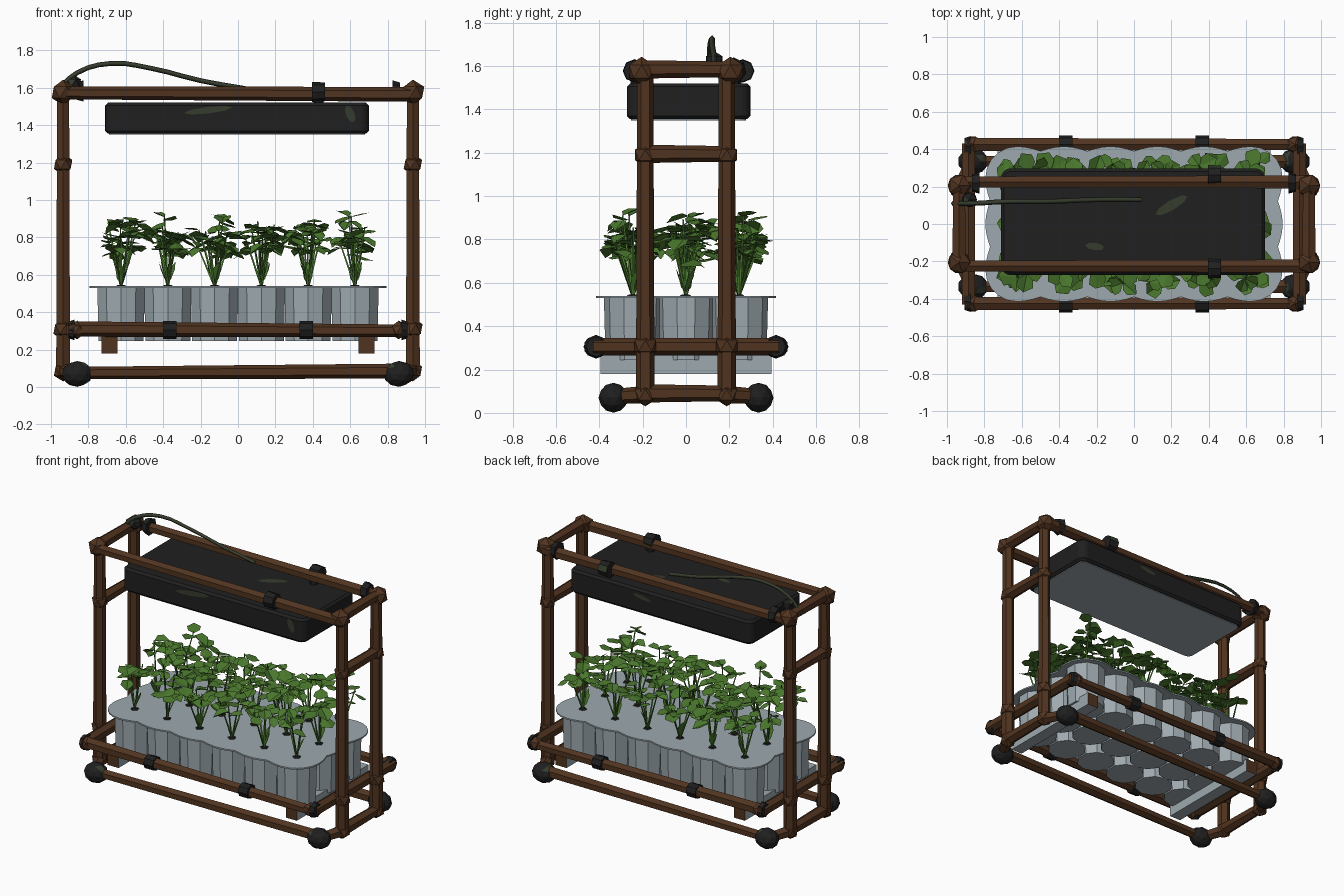
import bpy, bmesh, math, random
from mathutils import Vector

if "Cube" in bpy.data.objects:
    bpy.data.objects.remove(bpy.data.objects["Cube"], do_unlink=True)
random.seed(7)


def material(name, rgb):
    m = bpy.data.materials.new(name)
    m.use_nodes = True
    m.diffuse_color = (*rgb, 1)
    m.node_tree.nodes["Principled BSDF"].inputs["Base Color"].default_value = (*rgb, 1)
    return m


WOOD = material("brown_wood", (0.082, 0.034, 0.014))
BLACK = material("black_plastic", (0.014, 0.014, 0.014))
GREY = material("pale_grey", (0.34, 0.40, 0.43))
LEAF = material("leaf_green", (0.068, 0.185, 0.026))
OLIVE = material("dark_olive", (0.036, 0.045, 0.026))


def finish(name, bm, *mats):
    bmesh.ops.recalc_face_normals(bm, faces=bm.faces)
    mesh = bpy.data.meshes.new(name)
    bm.to_mesh(mesh)
    bm.free()
    for m in mats:
        mesh.materials.append(m)
    ob = bpy.data.objects.new(name, mesh)
    bpy.context.collection.objects.link(ob)
    return ob


def add_tube(bm, a, b, r1, r2, sides=6):
    a, b = Vector(a), Vector(b)
    d = b - a
    res = bmesh.ops.create_cone(bm, cap_ends=True, segments=sides,
                                radius1=r1, radius2=r2, depth=d.length)
    rot = d.to_track_quat('Z', 'Y').to_matrix()
    for v in res["verts"]:
        v.co = rot @ v.co + (a + b) / 2


def tube(name, a, b, r1, r2, mat, sides=6):
    bm = bmesh.new()
    add_tube(bm, a, b, r1, r2, sides)
    return finish(name, bm, mat)


def knot(name, pos, r, mat, stretch=(1, 1, 1), detail=1):
    bm = bmesh.new()
    bmesh.ops.create_icosphere(bm, subdivisions=detail, radius=r)
    for v in bm.verts:
        v.co = v.co * Vector(stretch) + Vector(pos)
    return finish(name, bm, mat)


def weather(ob, direction, limit):
    """Olive wear on the faces turned towards a direction."""
    ob.data.materials.append(OLIVE)
    d = Vector(direction).normalized()
    for f in ob.data.polygons:
        f.material_index = int(f.normal.dot(d) > limit)


def outline(cx, cy, r, pitch=0, dip=0):
    """Rounded rectangle; its sides may be scalloped once per pitch."""
    pts = []
    corners = [(cx, cy), (-cx, cy), (-cx, -cy), (cx, -cy)]
    for k, (x, y) in enumerate(corners):
        start = k * math.pi / 2
        for i in range(6):
            t = start + i * math.pi / 10
            pts.append(Vector((x + r * math.cos(t), y + r * math.sin(t))))
        nx, ny = corners[(k + 1) % 4]
        n = Vector((math.cos(start + math.pi / 2), math.sin(start + math.pi / 2)))
        span = math.hypot(nx - x, ny - y)
        steps = round(span / pitch) * 6 if pitch else 1
        for i in range(1, steps):
            wave = abs(math.cos(math.pi * i / 6))
            base = Vector((x, y)).lerp(Vector((nx, ny)), i / steps)
            pts.append(base + n * (r - dip * (1 - wave)))
    return pts


def prism(name, pts, z0, z1, mat, offset=(0, 0), bevel=0):
    bm = bmesh.new()
    face = bm.faces.new([bm.verts.new((p.x + offset[0], p.y + offset[1], z0)) for p in pts])
    top = bmesh.ops.extrude_face_region(bm, geom=[face])["geom"]
    for v in top:
        if isinstance(v, bmesh.types.BMVert):
            v.co.z = z1
    if bevel:
        edges = [e for e in bm.edges if abs(e.verts[0].co.z - e.verts[1].co.z) < 0.001]
        bmesh.ops.bevel(bm, geom=edges, offset=bevel, segments=1, affect='EDGES')
    return finish(name, bm, mat)


# Frame: end ladders, top beams, outer rails and feet
X, Y, RAIL, FOOT = 0.935, 0.188, 0.425, 0.335
for sx, side in ((-1, "right"), (1, "left")):
    x = sx * X
    for sy, end in ((-1, "front"), (1, "back")):
        tag = f"{side}_{end}"
        y = sy * Y
        tube("post_" + tag, (x, y, 0.06), (x, y, 1.6), 0.043, 0.037, WOOD)
        knot("top_joint_" + tag, (x, sy * 0.205, 1.575), 0.068, WOOD)
        knot("ladder_joint_" + tag, (x, y, 1.19), 0.055, WOOD)
        knot("rail_joint_" + tag, (x, y, 0.31), 0.058, WOOD)
        knot("base_joint_" + tag, (x, y, 0.085), 0.055, WOOD)
        tube("foot_arm_" + tag, (x, y, 0.085), (sx * 0.87, sy * FOOT, 0.075), 0.04, 0.035, WOOD)
        foot = knot("foot_" + tag, (sx * 0.86, sy * FOOT, 0.07), 0.069, BLACK, (1.2, 1, 1), 2)
        weather(foot, (-sx, sy * 0.5, 0.9), 0.9)
        knot("rail_corner_" + tag, (sx * 0.86, sy * RAIL, 0.305), 0.05, WOOD)
        tube("rail_cap_" + tag, (sx * 0.875, sy * 0.415, 0.305), (sx * 0.905, sy * 0.415, 0.305),
             0.055, 0.045, BLACK, 8)
        clip = tube("rail_clip_" + tag, (sx * 0.365 - 0.035, sy * RAIL, 0.305),
                    (sx * 0.365 + 0.035, sy * RAIL, 0.305), 0.048, 0.048, BLACK, 8)
        weather(clip, (0, -sy, 1), 0.95)
    for name, z in (("top", 1.585), ("ladder", 1.195), ("base", 0.09)):
        tube(f"{name}_rung_{side}", (x, -Y, z), (x, Y, z), 0.042, 0.036, WOOD)
    tube("rail_arm_" + side, (sx * 0.885, -0.43, 0.305), (sx * 0.885, 0.43, 0.305), 0.04, 0.04, WOOD)
    tube("beam_collar_" + side, (sx * 0.825, 0.22, 1.58), (sx * 0.865, 0.22, 1.58),
         0.06, 0.048, BLACK, 7)

for sy, end in ((-1, "front"), (1, "back")):
    tube("top_beam_" + end, (-X, sy * 0.225, 1.572), (X, sy * 0.225, 1.565), 0.034, 0.04, WOOD)
    tube("outer_rail_" + end, (-0.9, sy * RAIL, 0.31), (0.89, sy * RAIL, 0.30), 0.041, 0.034, WOOD)
    tube("foot_bar_" + end, (-0.86, sy * FOOT, 0.075), (0.86, sy * FOOT, 0.085), 0.033, 0.04, WOOD)
    # Lamp clips gripping the top beams
    clip_y = 0.262 if sy > 0 else -0.238
    clip = tube("lamp_clip_" + end, (0.395, clip_y, 1.578), (0.465, clip_y, 1.578),
                0.054, 0.05, BLACK, 8)
    weather(clip, (0, sy, 0.4), 0.9)
    tube("lamp_hanger_" + end, (0.43, sy * 0.225, 1.5), (0.43, sy * 0.225, 1.56), 0.03, 0.03, BLACK)

# Lamp with a pale diffuser below and worn olive patches
LAMP = (-0.005, 0.012)
prism("lamp_housing", outline(0.655, 0.235, 0.05), 1.355, 1.52, BLACK, LAMP, 0.015)
prism("lamp_diffuser", outline(0.645, 0.225, 0.04), 1.35, 1.356, GREY, LAMP)


def patch(name, center, u, v):
    bm = bmesh.new()
    ring = [math.tau * i / 8 for i in range(8)]
    bm.faces.new([bm.verts.new(Vector(center) + Vector(u) * math.cos(t) + Vector(v) * math.sin(t))
                  for t in ring])
    finish(name, bm, OLIVE)


patch("top_patch_large", (0.2, 0.1, 1.522), (0.085, 0.05, 0), (-0.012, 0.024, 0))
patch("top_patch_small", (-0.21, -0.12, 1.522), (0.05, -0.005, 0), (0, 0.02, 0))
patch("front_patch_wide", (-0.16, -0.275, 1.48), (0.13, 0, 0.015), (0, 0, 0.018))
patch("front_patch_tall", (0.6, -0.275, 1.46), (0.02, 0, -0.045), (0.02, 0, 0.012))
patch("back_patch", (0.13, 0.299, 1.47), (0.07, 0, 0.01), (0, 0, 0.015))

# Power cable arching from the corner to the lamp
curve = bpy.data.curves.new("power_cable", 'CURVE')
curve.dimensions = '3D'
curve.bevel_depth = 0.013
curve.bevel_resolution = 0
curve.resolution_u = 3
path = [(-0.97, 0.11, 1.58), (-0.86, 0.11, 1.68), (-0.68, 0.12, 1.73), (-0.47, 0.12, 1.705),
        (-0.2, 0.13, 1.638), (0.04, 0.13, 1.595)]
spline = curve.splines.new('BEZIER')
spline.bezier_points.add(len(path) - 1)
for p, co in zip(spline.bezier_points, path):
    p.co = co
    p.handle_left_type = p.handle_right_type = 'AUTO'
curve.materials.append(OLIVE)
bpy.context.collection.objects.link(bpy.data.objects.new("power_cable", curve))
plug = knot("cable_plug", (-0.88, 0.13, 1.625), 0.045, BLACK)
weather(plug, (-1, -1, 1), 0.8)

# Seed tray: scalloped deck, touching cups and end runners
PITCH, ROW = 0.25, 0.245
cells = [((i - 2.5) * PITCH, (j - 1) * ROW) for i in range(6) for j in range(3)]
prism("tray_deck", outline(0.625, ROW, 0.17, PITCH, 0.025), 0.53, 0.54, GREY)
cups = bmesh.new()
for x, y in cells:
    add_tube(cups, (x, y, 0.245), (x, y, 0.535), 0.126, 0.134, 10)
finish("tray_cups", cups, GREY)
for sx, side in ((-1, "right"), (1, "left")):
    bm = bmesh.new()
    bmesh.ops.create_cube(bm, size=1)
    for v in bm.verts:
        v.co = v.co * Vector((0.085, 0.79, 0.09)) + Vector((sx * 0.688, 0, 0.225))
    runner = finish("tray_runner_" + side, bm, GREY, WOOD)
    for f in runner.data.polygons:
        f.material_index = int(abs(f.normal.y) > 0.5)

# Seedlings: soil plug, thin stems and a spreading crown of folded leaves
soil, stems, leaves = bmesh.new(), bmesh.new(), bmesh.new()


def add_leaf(base, d, length, width):
    side = d.cross(Vector((0, 0, 1))).normalized()
    up = side.cross(d).normalized()
    fold = up * width * random.uniform(-0.1, 0.3)
    root, tip = leaves.verts.new(base), leaves.verts.new(base + d * length)
    for s in (-1, 1):
        edge = [leaves.verts.new(base + d * length * t + side * s * width * w + fold)
                for t, w in ((0.25, 0.42), (0.65, 0.5))]
        leaves.faces.new((root, edge[0], edge[1], tip))


for x, y in cells:
    add_tube(soil, (x, y, 0.535), (x, y, 0.546), 0.035, 0.02, 5)
    turn = random.uniform(0, math.tau)
    for k in range(5):
        a = turn + k * math.tau / 5 + random.uniform(-0.4, 0.4)
        out = Vector((math.cos(a), math.sin(a), 0))
        foot = Vector((x, y, 0.535))
        head = foot + out * random.uniform(0.02, 0.1)
        head.z = random.uniform(0.74, 0.87) + (0.05 if k == 0 else 0)
        add_tube(stems, foot, head, 0.007, 0.004, 3)
        for n in range(3):
            t = a + (n - 1) * 1.7 + random.uniform(-0.4, 0.4)
            d = Vector((math.cos(t), math.sin(t), random.uniform(-0.7, 0.35))).normalized()
            reach = random.uniform(0.075, 0.115)
            end = head + d * reach
            # Keep the crown within the tray outline
            if abs(end.x) > 0.74 or abs(end.y) > 0.38:
                d = Vector((-d.x, -d.y, d.z))
            add_leaf(head - Vector((0, 0, random.uniform(0, 0.04))), d, reach,
                     reach * random.uniform(0.75, 1))
    # Low seed leaf hugging the stem
    t = random.uniform(0, math.tau)
    d = Vector((math.cos(t) * 0.4, math.sin(t) * 0.4, 1)).normalized()
    add_leaf(Vector((x, y, 0.55)), d, 0.13, 0.05)
finish("soil_plugs", soil, BLACK)
finish("seedling_stems", stems, LEAF)
finish("seedling_leaves", leaves, LEAF)
